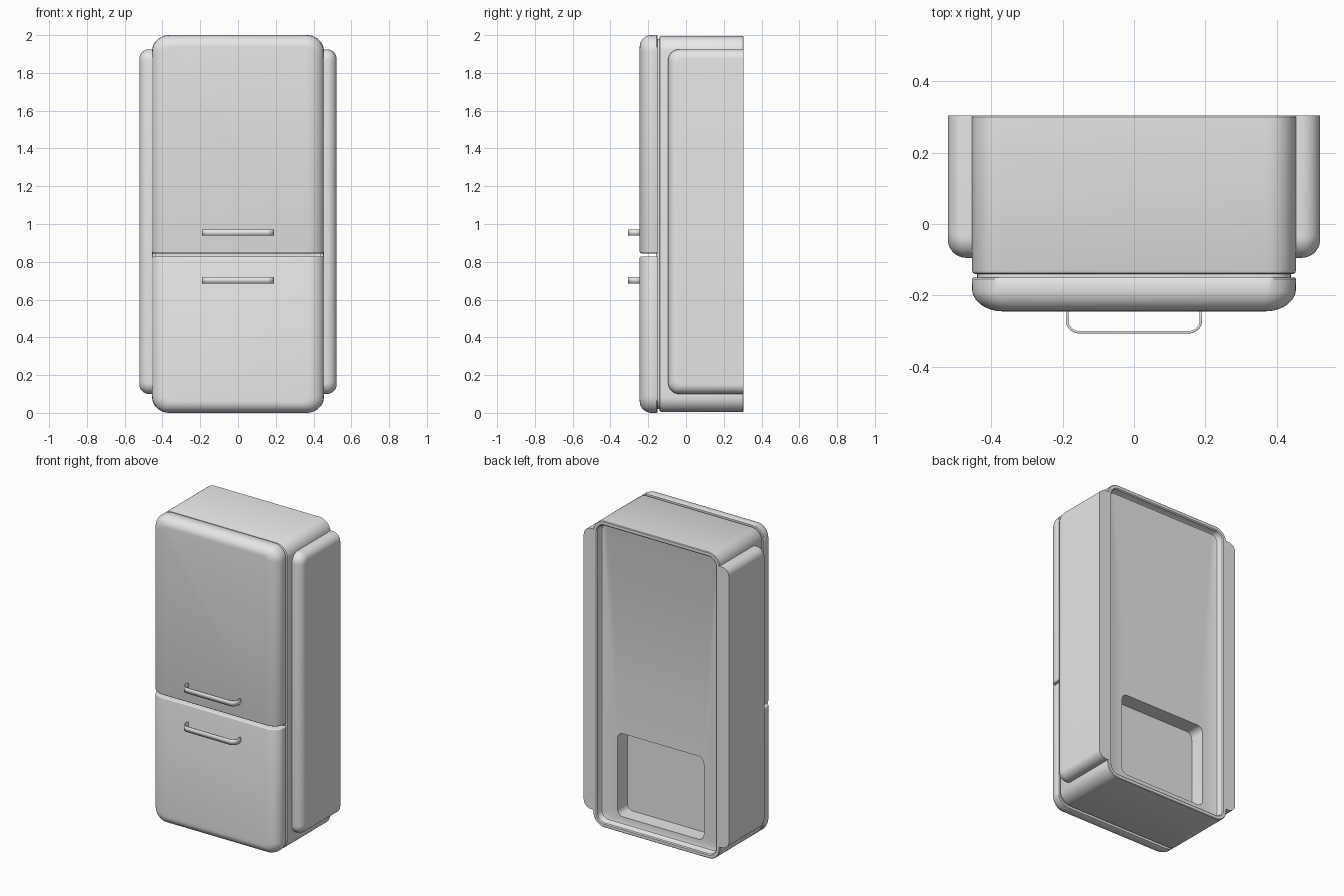
import bpy, bmesh
from math import sin, cos, pi
from mathutils import Vector

if "Cube" in bpy.data.objects:
    bpy.data.objects.remove(bpy.data.objects["Cube"], do_unlink=True)

grey = bpy.data.materials.new("enamel_grey")
grey.use_nodes = True
grey.diffuse_color = (0.8, 0.8, 0.8, 1)
grey.node_tree.nodes["Principled BSDF"].inputs["Base Color"].default_value = (0.8, 0.8, 0.8, 1)

BACK = 0.305
HALF = 0.455
SEGS = 10


def outline(a0, a1, z0, z1, r):
    """Rounded rectangle as (a, z) points."""
    centres = [(a1 - r, z1 - r), (a0 + r, z1 - r), (a0 + r, z0 + r), (a1 - r, z0 + r)]
    return [(ca + r * cos((q + i / SEGS) * pi / 2), cz + r * sin((q + i / SEGS) * pi / 2))
            for q, (ca, cz) in enumerate(centres) for i in range(SEGS + 1)]


def loft(rings, place):
    """Skin a stack of rounded rectangles (depth, a0, a1, z0, z1, radius), capped at both ends."""
    bm = bmesh.new()
    loops = [[bm.verts.new(place(d, a, z)) for a, z in outline(*rect)] for d, *rect in rings]
    n = len(loops[0])
    for lo, hi in zip(loops, loops[1:]):
        for i in range(n):
            j = (i + 1) % n
            bm.faces.new((lo[i], lo[j], hi[j], hi[i]))
    bm.faces.new(loops[0])
    bm.faces.new(loops[-1])
    return bm


def along_y(d, a, z):
    return (a, d, z)


def along_x(d, a, z):
    return (d, a, z)


def cut(bm, point, normal, bevel=0):
    """Remove everything beyond a plane, close the cut and soften its rim."""
    res = bmesh.ops.bisect_plane(bm, geom=bm.verts[:] + bm.edges[:] + bm.faces[:],
                                 plane_co=point, plane_no=normal, clear_outer=True)
    rim = [e for e in res["geom_cut"] if isinstance(e, bmesh.types.BMEdge)]
    bmesh.ops.contextual_create(bm, geom=rim)
    if bevel:
        bmesh.ops.bevel(bm, geom=rim, offset=bevel, segments=3, profile=0.5,
                        affect='EDGES', clamp_overlap=True)


def finish(name, bm, angle=35):
    bmesh.ops.recalc_face_normals(bm, faces=bm.faces[:])
    mesh = bpy.data.meshes.new(name)
    bm.to_mesh(mesh)
    bm.free()
    mesh.materials.append(grey)
    ob = bpy.data.objects.new(name, mesh)
    bpy.context.collection.objects.link(ob)
    bpy.ops.object.select_all(action='DESELECT')
    ob.select_set(True)
    bpy.context.view_layer.objects.active = ob
    bpy.ops.object.shade_smooth_by_angle(angle=angle * pi / 180)
    return ob


def body_ring(y, inset, r=0.08):
    return (y, -HALF + inset, HALF - inset, 0.005 + inset, 1.995 - inset, max(r - inset, 0.02))


# Cabinet: outer shell, raised rear rim, recessed back panel and compressor pocket
pocket = (-0.31, 0.31, 0.085, 0.625, 0.04)
cabinet = [body_ring(-0.14, 0.008), body_ring(-0.137, 0.003), body_ring(-0.13, 0),
           body_ring(BACK - 0.004, 0), body_ring(BACK, 0.004), body_ring(BACK, 0.022),
           body_ring(BACK - 0.005, 0.028), body_ring(0.27, 0.031), body_ring(0.263, 0.036),
           body_ring(0.26, 0.045), (0.26, *pocket), (0.16, *pocket)]
finish("cabinet", loft(cabinet, along_y))

# Door seal, set back in the gap between cabinet and doors
finish("door_seal", loft([body_ring(-0.16, 0.015), body_ring(-0.13, 0.015)], along_y))


# Doors: one pillowed slab split at the seam
def door(name, z, direction):
    rings = [(-0.15, -HALF + 0.003, HALF - 0.003, 0.003, 1.997, 0.09)]
    for i in range(SEGS + 1):
        t = i / SEGS * pi / 2
        ix, iz = 0.085 * (1 - cos(t)), 0.06 * (1 - cos(t))
        y = -0.155 if i == 0 else -0.18 - 0.065 * sin(t)
        rings.append((y, -HALF + ix, HALF - ix, iz, 2 - iz, 0.09 - 0.8 * ix))
    bm = loft(rings, along_y)
    cut(bm, Vector((0, 0, z)), Vector((0, 0, direction)), 0.008)
    finish(name, bm)


door("upper_door", 0.845, -1)
door("lower_door", 0.828, 1)

# Side panels: pillowed slabs, sliced flush with the rear rim
rings = [(0.44, -0.095, 0.5, 0.1, 1.925, 0.06)]
for i in range(SEGS + 1):
    t = i / SEGS * pi / 2
    inset = 0.05 * (1 - cos(t))
    rings.append((0.47 + 0.052 * sin(t), -0.095 + inset, 0.5, 0.1 + inset, 1.925 - inset, 0.06 - 0.7 * inset))
bm = loft(rings, along_x)
cut(bm, Vector((0, BACK, 0)), Vector((0, 1, 0)))
panels = finish("side_panels", bm)
panels.modifiers.new("mirror", 'MIRROR')


# Handles: flat strap bent into a shallow bracket
def handle(name, z):
    r, half, front = 0.035, 0.188, -0.304
    right = [(half, -0.235)]
    for i in range(SEGS + 1):
        t = i / SEGS * pi / 2
        right.append((half - r + r * cos(t), front + r - r * sin(t)))
    path = right + [(-x, y) for x, y in reversed(right)]
    bm = bmesh.new()
    low, high = ([bm.verts.new((x, y, z + s)) for x, y in path] for s in (-0.017, 0.017))
    for i in range(len(path) - 1):
        bm.faces.new((low[i], low[i + 1], high[i + 1], high[i]))
    ob = finish(name, bm)
    strap = ob.modifiers.new("thickness", 'SOLIDIFY')
    strap.thickness = 0.007
    strap.offset = 0


handle("upper_handle", 0.955)
handle("lower_handle", 0.703)
